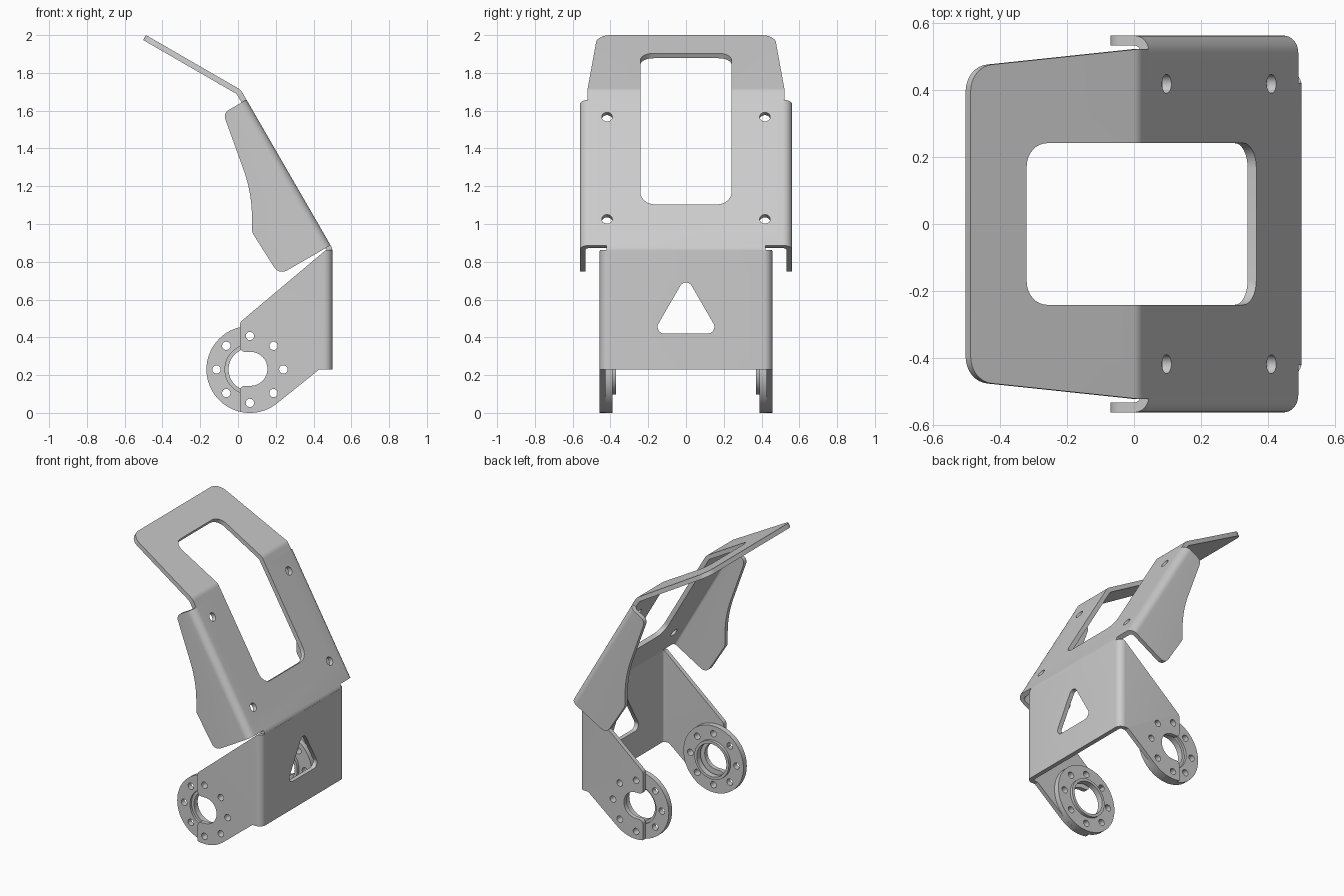
import bpy, bmesh
from math import sin, cos, pi, radians, tan
from mathutils import Vector

if "Cube" in bpy.data.objects:
    bpy.data.objects.remove(bpy.data.objects["Cube"])

X, Y, Z = Vector((1, 0, 0)), Vector((0, 1, 0)), Vector((0, 0, 1))
O = Vector((0, 0, 0))
T = 0.03                                       # sheet thickness
P0 = Vector((0.5, 0, 0.87))                    # lower bend line
SU = Vector((-0.5, 0, cos(pi / 6)))            # up the slanted panel
SN = Vector((cos(pi / 6), 0, 0.5))             # panel normal
P1 = P0 + SU * 0.97                            # upper bend line
FU = Vector((-cos(pi / 6), 0, 0.5))            # up the top flap
FN = Vector((0.5, 0, cos(pi / 6)))             # flap normal
CX, CZ = 0.063, 0.23                           # pivot centre

SIDE = (O, X, Z, Y)
PANEL = (P0, Y, SU, SN)
FLAP = (P1, Y, FU, FN)


def rounded(pts, seg=8):
    """Polygon of (u, v[, radius]) corners with filleted corners."""
    out, n = [], len(pts)
    for i, p in enumerate(pts):
        c = Vector(p[:2])
        r = p[2] if len(p) > 2 else 0
        if r == 0:
            out.append(c)
            continue
        a = (Vector(pts[i - 1][:2]) - c).normalized()
        b = (Vector(pts[(i + 1) % n][:2]) - c).normalized()
        half = a.angle(b) / 2
        s, e = c + a * (r / tan(half)), c + b * (r / tan(half))
        m = c + (a + b).normalized() * (r / sin(half))
        sweep = (s - m).angle_signed(e - m)
        for k in range(seg + 1):
            t = -sweep * k / seg
            d = s - m
            out.append(m + Vector((d.x * cos(t) - d.y * sin(t),
                                   d.x * sin(t) + d.y * cos(t))))
    return out


def arc(u, v, r, a0, a1, n=16):
    return [(u + r * cos(radians(a0 + (a1 - a0) * k / n)),
             v + r * sin(radians(a0 + (a1 - a0) * k / n))) for k in range(n + 1)]


def circle(u, v, r, n=32):
    return arc(u, v, r, 0, 360, n)[:-1]


def finish(name, bm):
    bmesh.ops.recalc_face_normals(bm, faces=bm.faces)
    me = bpy.data.meshes.new(name)
    bm.to_mesh(me)
    bm.free()
    ob = bpy.data.objects.new(name, me)
    bpy.context.collection.objects.link(ob)
    return ob


def prism(name, pts, frame, w0, w1):
    o, u, v, w = frame
    bm = bmesh.new()
    pts = rounded(pts)
    lo, hi = [[bm.verts.new(o + u * p[0] + v * p[1] + w * h) for p in pts] for h in (w0, w1)]
    bm.faces.new(lo)
    bm.faces.new(hi)
    for i in range(len(pts)):
        j = (i + 1) % len(pts)
        bm.faces.new((lo[i], lo[j], hi[j], hi[i]))
    return finish(name, bm)


def boolean(ob, op, *args):
    """Cut or intersect ob with a prism, then discard the helper."""
    tool = prism("cutter", *args)
    tool.hide_render = True
    mod = ob.modifiers.new("bool", 'BOOLEAN')
    mod.operation, mod.solver, mod.object = op, 'EXACT', tool
    dg = bpy.context.evaluated_depsgraph_get()
    me = bpy.data.meshes.new_from_object(ob.evaluated_get(dg))
    ob.modifiers.clear()
    ob.data = me
    bpy.data.objects.remove(tool)


def channel(name, half, depth, r, frame, w0, w1):
    """U-section of bent sheet, web at v = 0, legs towards -v."""
    i = half - T
    return prism(name, [(-half, -depth), (-half, 0, r), (half, 0, r), (half, -depth),
                        (i, -depth), (i, -T, r - T), (-i, -T, r - T), (-i, -depth)],
                 frame, w0, w1)


def bent_strip(name, a, corner, b, na, nb, half):
    """Short strip with one bend, extruded across y."""
    k = (na + nb).normalized() * (T / cos(radians(15)))
    f = lambda p, r=0: (p.x, p.z, r)
    return prism(name, [f(a), f(corner, 0.06), f(b), f(b - nb * T),
                        f(corner - k, 0.03), f(a - na * T)], SIDE, -half, half)


bolts = [(CX + 0.177 * cos(k * pi / 4), CZ + 0.177 * sin(k * pi / 4)) for k in range(8)]

# Lower bracket: front plate with two side arms
lower = channel("lower_bracket", 0.457, 0.7, 0.045, (Vector((0.5, 0, 0)), Y, X, Z), -0.1, 1.0)
outline = ([(0.6, 0.23), (0.43, 0.23, 0.02)] + arc(CX, CZ, 0.23, -51, -103)
           + [(0.011, 0.143, 0.025)] + arc(0.066, 0.233, 0.09, -90, 90)
           + [(0.011, 0.323, 0.025), (0.011, 0.48, 0.03), (0.465, 0.862), (0.6, 0.862)])
boolean(lower, 'INTERSECT', outline, SIDE, -0.7, 0.7)
boolean(lower, 'DIFFERENCE', [(-0.176, 0.42, 0.035), (0.176, 0.42, 0.035), (0, 0.725, 0.035)],
        (O, Y, Z, X), 0.4, 0.6)
for u, v in bolts:
    if u > 0.03:
        boolean(lower, 'DIFFERENCE', circle(u, v, 0.022), SIDE, -0.7, 0.7)

# Bend joining the front plate to the slanted panel
bent_strip("lower_bend", Vector((0.5, 0, 0.862)) - Z * 0.012, P0, P0 + SU * 0.02, X, SN, 0.42)

# Slanted panel with side flanges
panel = channel("slanted_panel", 0.562, 0.5, 0.05, (P0, Y, SN, SU), -0.1, 1.05)
bot, top = P0 + SU * 0.02 + SN * 0.1, P0 + SU * 0.91 + SN * 0.1
tip, high = bot - SN * 0.415, top - SN * 0.243
boolean(panel, 'INTERSECT',
        [(bot.x, bot.z), (tip.x, tip.z, 0.05), (0.075, 0.955, 0.04), (0.072, 1.17, 0.75),
         (high.x, high.z, 0.04), (top.x, top.z)], SIDE, -0.7, 0.7)

# Top flap with its bend, tapered and rounded
flap = bent_strip("top_flap", P0 + SU * 0.91, P1, P1 + FU * 0.58, SN, FN, 0.6)
boolean(flap, 'INTERSECT', [(-0.522, -0.2), (0.522, -0.2), (0.522, 0), (0.469, 0.58, 0.08),
                            (-0.469, 0.58, 0.08), (-0.522, 0)], FLAP, -0.3, 0.3)

# Window running over the upper bend
low_win = [(-0.241, 0.27, 0.075), (0.241, 0.27, 0.075), (0.241, 1.1), (-0.241, 1.1)]
top_win = [(-0.241, -0.1), (0.241, -0.1), (0.241, 0.387, 0.07), (-0.241, 0.387, 0.07)]
boolean(panel, 'DIFFERENCE', low_win, PANEL, -0.1, 0.1)
boolean(flap, 'DIFFERENCE', low_win, PANEL, -0.1, 0.1)
boolean(flap, 'DIFFERENCE', top_win, FLAP, -0.1, 0.1)

# Mounting holes in the panel
for y in (-0.418, 0.418):
    for t in (0.18, 0.805):
        boolean(panel, 'DIFFERENCE', circle(y, t, 0.028), PANEL, -0.08, 0.08)

# Pivot rings inside both arms, lathed around the y axis
section = [(0.23, 0.427), (0.23, 0.39), (0.132, 0.39), (0.132, 0.37),
           (0.113, 0.37), (0.113, 0.41), (0.132, 0.41), (0.132, 0.427)]
for name, s in (("pivot_ring_front", -1), ("pivot_ring_back", 1)):
    bm = bmesh.new()
    n = 64
    loops = [[bm.verts.new((CX + r * cos(2 * pi * k / n), s * w, CZ + r * sin(2 * pi * k / n)))
              for r, w in section] for k in range(n)]
    for k in range(n):
        a, b = loops[k], loops[(k + 1) % n]
        for i in range(8):
            j = (i + 1) % 8
            bm.faces.new((a[i], a[j], b[j], b[i]))
    ring = finish(name, bm)
    for u, v in bolts:
        boolean(ring, 'DIFFERENCE', circle(u, v, 0.022), SIDE, -0.7, 0.7)

# Smooth the bends, keep sheet edges sharp
for ob in bpy.data.objects:
    ob.select_set(True)
    bpy.context.view_layer.objects.active = ob
bpy.ops.object.shade_smooth_by_angle(angle=radians(30))
